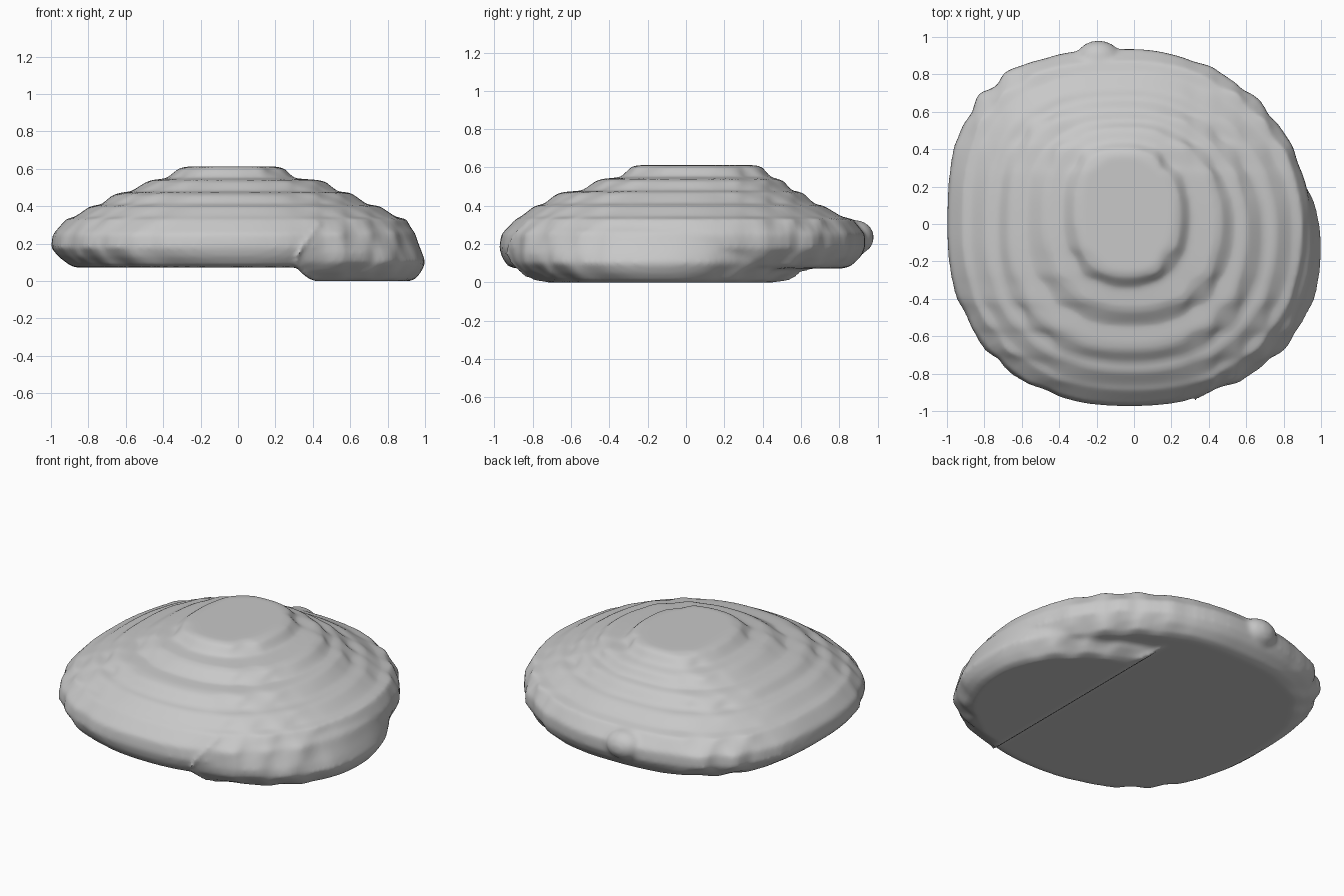
import bpy
import bmesh
from math import sin, cos, pi, copysign

cube = bpy.data.objects.get("Cube")
if cube:
    bpy.data.objects.remove(cube)

SEGMENTS = 144
STEP = 1 / 7          # size of the soft stair pattern
STRENGTH = 0.55
# Fullness of each quarter: back right, back left, front left, front right
FULLNESS = (2.0, 2.75, 2.25, 2.25)

stone = bpy.data.materials.new("light_grey")
stone.use_nodes = True
grey = (0.58, 0.58, 0.58, 1)
stone.diffuse_color = grey
stone.node_tree.nodes["Principled BSDF"].inputs["Base Color"].default_value = grey


def soft_stair(value):
    """Pull a coordinate towards a regular grid without hard corners."""
    turn = 2 * pi / STEP
    return value - STRENGTH * sin(turn * value) / turn


def outline(left, right, front, back, cut):
    """Points of a stair-edged oval, optionally cut off along a straight side."""
    points = []
    for i in range(SEGMENTS):
        angle = 2 * pi * i / SEGMENTS
        power = 2 / FULLNESS[i * 4 // SEGMENTS]
        x = copysign(abs(cos(angle)) ** power, cos(angle))
        y = copysign(abs(sin(angle)) ** power, sin(angle))
        x = (left + right) / 2 + (right - left) / 2 * x
        y = (front + back) / 2 + (back - front) / 2 * y
        # the stair pattern fades out where the oval meets an axis
        blend = sin(2 * angle) ** 2
        x += blend * (soft_stair(x) - x)
        y += blend * (soft_stair(y) - y)
        points.append((x if cut is None else max(x, cut), y))
    return points


def loft(name, layers):
    """Skin a stack of outlines, listed from bottom to top."""
    bm = bmesh.new()
    rings = []
    for z, left, right, front, back, cut in layers:
        rings.append([bm.verts.new((x, y, z))
                      for x, y in outline(left, right, front, back, cut)])
    for low, high in zip(rings, rings[1:]):
        for i in range(SEGMENTS):
            j = (i + 1) % SEGMENTS
            bm.faces.new((low[i], low[j], high[j], high[i]))
    bm.faces.new(rings[0][::-1])
    bm.faces.new(rings[-1])
    mesh = bpy.data.meshes.new(name)
    bm.to_mesh(mesh)
    bm.free()
    mesh.materials.append(stone)
    obj = bpy.data.objects.new(name, mesh)
    bpy.context.collection.objects.link(obj)
    return obj


# Terraced dome: height, left, right, front, back
dome_layers = [
    (.073, -.87, .85, -.89, .82),
    (.085, -.90, .89, -.93, .86),
    (.13, -.96, .92, -.96, .91),
    (.18, -1, .95, -.975, .935),
    (.25, -.99, .945, -.965, .935),
    (.33, -.92, .90, -.89, .87),
    (.345, -.87, .84, -.86, .81),
    (.40, -.79, .76, -.79, .72),
    (.41, -.73, .69, -.74, .67),
    (.46, -.67, .62, -.68, .62),
    (.472, -.63, .60, -.64, .60),
    (.48, -.57, .53, -.54, .55),
    (.53, -.49, .47, -.47, .51),
    (.54, -.46, .43, -.44, .48),
    (.55, -.38, .30, -.34, .44),
    (.60, -.32, .25, -.29, .40),
    (.612, -.28, .21, -.26, .37),
]
dome = loft("dome", [layer + (None,) for layer in dome_layers])

# Low foot under one side, with a straight inner edge, flowing into the dome
foot = loft("side_foot", [
    (0, -.90, .92, -.78, .54, .41),
    (.012, -.93, .95, -.82, .58, .38),
    (.05, -.95, .98, -.88, .63, .33),
    (.10, -.95, 1.003, -.93, .69, .31),
    (.15, -.95, .985, -.95, .74, .33),
    (.20, -.95, .965, -.95, .78, .36),
    (.26, -.95, .945, -.94, .80, .40),
    (.32, -.90, .88, -.87, .74, .44),
])

# Shallow bulge on the back rim
bpy.ops.mesh.primitive_uv_sphere_add(segments=32, ring_count=16, radius=.12,
                                     location=(-.19, .885, .235))
bulge = bpy.context.object
bulge.name = "back_bulge"
bulge.scale = (1, .8, .75)
bulge.data.materials.append(stone)

# Fuse the parts into one softly blended skin
bpy.ops.object.select_all(action='DESELECT')
for part in (dome, foot, bulge):
    part.select_set(True)
bpy.context.view_layer.objects.active = dome
bpy.ops.object.join()
dome.name = "terraced_dome"
remesh = dome.modifiers.new("fuse", 'REMESH')
remesh.mode = 'VOXEL'
remesh.voxel_size = 0.015
remesh.use_smooth_shade = True
soften = dome.modifiers.new("soften", 'SMOOTH')
soften.factor = 0.5
soften.iterations = 6
